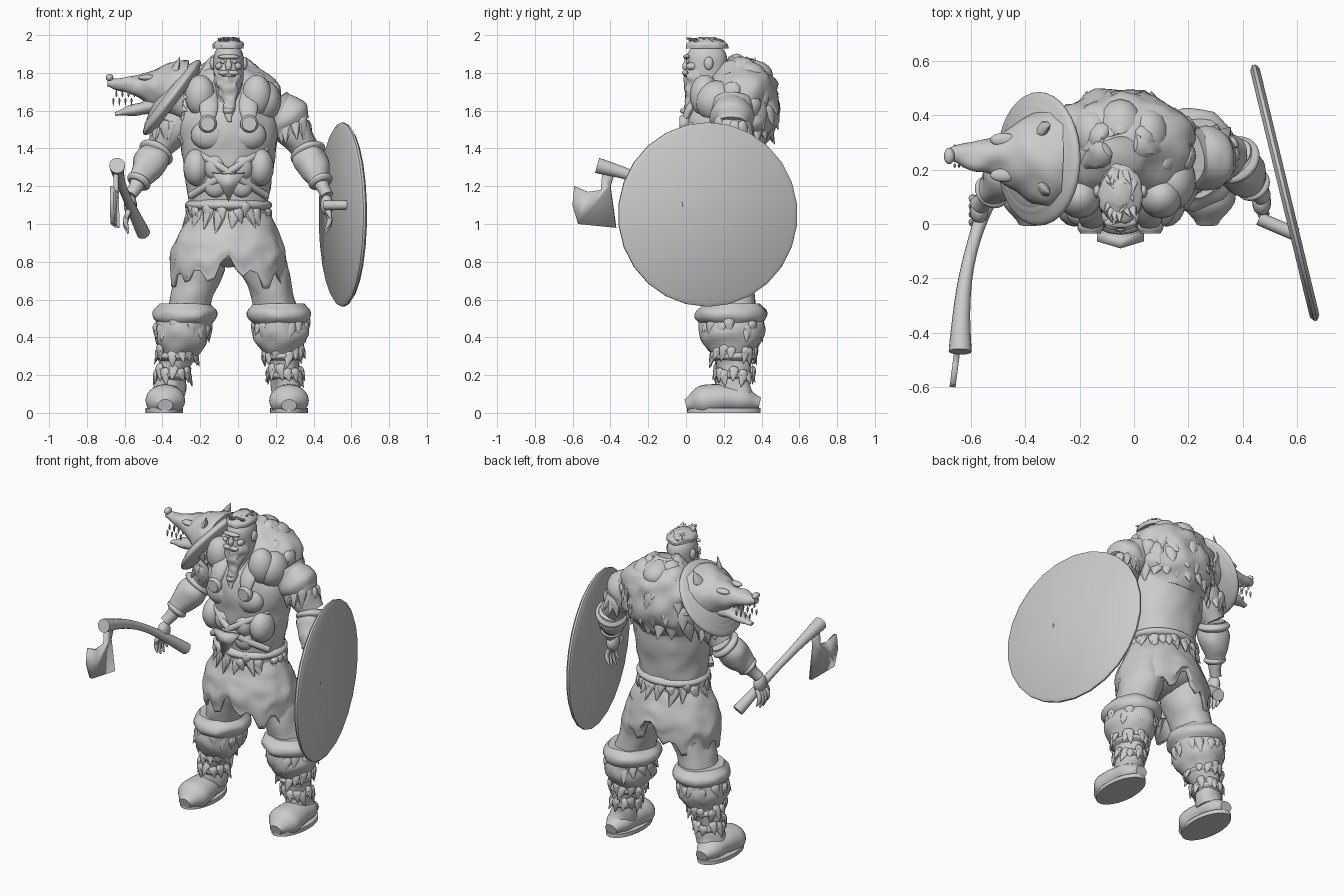
import bpy, bmesh, math, random
from mathutils import Vector, Matrix, noise

random.seed(4)
cube = bpy.data.objects.get("Cube")
if cube:
    bpy.data.objects.remove(cube)

grey = (0.6, 0.6, 0.6, 1)
clay = bpy.data.materials.new("clay_grey")
clay.use_nodes = True
clay.diffuse_color = grey
clay.node_tree.nodes["Principled BSDF"].inputs["Base Color"].default_value = grey
X, Y, Z = Vector((1, 0, 0)), Vector((0, 1, 0)), Vector((0, 0, 1))
SIDES = ((-1, "right"), (1, "left"))
parts = []


def finish(name, bm):
    for vert in bm.verts:
        vert.co.z = max(vert.co.z, 0)
    bmesh.ops.recalc_face_normals(bm, faces=bm.faces)
    mesh = bpy.data.meshes.new(name)
    bm.to_mesh(mesh)
    bm.free()
    mesh.materials.append(clay)
    obj = bpy.data.objects.new(name, mesh)
    bpy.context.collection.objects.link(obj)
    parts.append(obj)
    return obj


def smooth_value(values, t):
    """Catmull-Rom value at t along an evenly spaced list."""
    last = len(values) - 1
    i = min(int(t * last), last - 1)
    f = t * last - i
    a, b, c, d = (values[min(max(j, 0), last)] for j in range(i - 1, i + 3))
    return b + f * (c - a + f * (2 * a - 5 * b + 4 * c - d + f * (3 * (b - c) + d - a))) / 2


def limb(name, start, end, radii, squash=1, bend=(0, 0, 0), ref=X, sides=28, steps=5, bump=0, freq=12, hem=None):
    """Elliptical skin from start to end; radii are evenly spaced, bend bows the middle."""
    start, end, bend = Vector(start), Vector(end), Vector(bend)
    count = (len(radii) - 1) * steps
    bm = bmesh.new()
    loops = []
    for i in range(count + 1):
        t = i / count
        centre = start.lerp(end, t) + bend * math.sin(math.pi * t)
        along = (end - start + bend * math.pi * math.cos(math.pi * t)).normalized()
        across = (ref - along * ref.dot(along)).normalized()
        other = along.cross(across) * squash
        radius = smooth_value(radii, t)
        loop = []
        for k in range(sides):
            angle = math.tau * k / sides
            out = (across * math.cos(angle) + other * math.sin(angle)) * radius
            point = centre + out + out.normalized() * bump * noise.noise((centre + out) * freq)
            if hem:
                point.z += hem(point, k) * t * t
            loop.append(bm.verts.new(point))
        loops.append(loop)
    for low, high in zip(loops, loops[1:]):
        for k in range(sides):
            j = (k + 1) % sides
            bm.faces.new((low[k], low[j], high[j], high[k]))
    if not hem:
        bm.faces.new(loops[0])
        bm.faces.new(loops[-1])
    return finish(name, bm)


def band(name, centre, radius, height, axis=Z, **options):
    """Rounded ring such as a belt, strap or cuff."""
    half = axis * height / 2
    limb(name, centre - half, centre + half, [radius * k for k in (.8, 1, 1, .8)], **options)


def blobs(name, items):
    """Ellipsoids given as (position, radii)."""
    bm = bmesh.new()
    for position, size in items:
        matrix = Matrix.Translation(position) @ Matrix.Diagonal((*size, 1))
        bmesh.ops.create_uvsphere(bm, u_segments=16, v_segments=10, radius=1, matrix=matrix)
    finish(name, bm)


def tuft(bm, position, direction, out, length, width):
    """Pointed flat lock whose tip lies along direction."""
    along = Vector(direction).normalized()
    side = along.cross(out).normalized()
    out = side.cross(along)
    for vert in bmesh.ops.create_uvsphere(bm, u_segments=8, v_segments=7, radius=1)["verts"]:
        x, y, z = vert.co
        taper = width * (.65 - z / 2)
        vert.co = Vector(position) + (side * x + out * y * .6) * taper + along * z * length / 2


def fur_row(bm, centre, radius, squash, count, length, width, flare, front_gap=2):
    """Ring of hanging locks, optionally open at the front."""
    for k in range(count):
        angle = math.tau * (k + random.uniform(-.3, .3)) / count
        out = Vector((math.cos(angle), math.sin(angle), 0))
        if -out.y < front_gap:
            spot = Vector(centre) + Vector((out.x, out.y * squash, 0)) * radius + Z * random.uniform(-.02, .02)
            sway = Vector((random.uniform(-.3, .3), random.uniform(-.3, .3), -1))
            tuft(bm, spot, sway + out * flare, out, length * random.uniform(.8, 1.2), width)


def plate(name, corners, thickness):
    bm = bmesh.new()
    bm.faces.new([bm.verts.new(corner) for corner in corners])
    solid = finish(name, bm).modifiers.new("thickness", "SOLIDIFY")
    solid.thickness, solid.offset = thickness, 0


# Torso, belt and leather harness
MID = -.05
core = Vector((MID, .2, 0))
limb("torso", core + Z, core + Z * 1.75, (.2, .22, .25, .25, .13), squash=.83, sides=40, bump=.015)
band("belt", core + Z * 1.1, .225, .08, squash=.87)
armour = []
for s, side in SIDES:
    armour += [((MID + s * .1, .04, 1.47), (.1, .06, .08)), ((MID + s * .17, .08, 1.3), (.07, .09, .1)),
               ((MID + s * .07, .03, 1.3), (.06, .05, .07)), ((MID + s * .07, .03, 1.2), (.06, .04, .06))]
    limb(side + "_cross_strap", (MID + s * .2, .1, 1.4), (MID - s * .2, .1, 1.15), (.02, .02, .02),
         bend=(0, -.12, 0), sides=12)
    brooch = Vector((MID + s * .11, -.01, 1.53))
    band(side + "_brooch", brooch, .047, .05, axis=Y, sides=20)
    limb(side + "_collar", brooch, (MID + s * .1, .1, 1.7), (.03, .05, .04), squash=.5, bend=(0, -.02, 0))
blobs("harness_plates", armour)
star = [(math.sin(k * math.pi / 3), math.cos(k * math.pi / 3), .1 - k % 2 * .055) for k in range(6)]
plate("buckle_emblem", [(MID + a * r, abs(a) * .03 - .07, 1.22 - b * r) for a, b, r in star], .04)


# Ragged breeches and belt fringe
def torn_hem(point, k):
    arch = .1 * math.exp(-((point.x - MID) * 10) ** 2)
    return arch + (.03 if k % 4 < 2 else -.03) + .04 * noise.noise(point * 9)


cloth = limb("breeches", core + Z * 1.08, core + Z * .7, (.2, .25, .29, .31, .3), squash=.75, sides=48,
             bump=.015, hem=torn_hem)
cloth.modifiers.new("cloth", "SOLIDIFY").thickness = .015
blobs("seat", [(core + Z * .9, (.25, .19, .13))])
fringe = bmesh.new()
for height, length in ((1.03, .13), (1.06, .08)):
    fur_row(fringe, core + Z * height, .215, .87, 18, length, .04, .25)
finish("belt_fringe", fringe)

# Legs and boots; the right foot is turned a little further out
for s, side in SIDES:
    def leg_point(x, y, z):
        spread = 0 if s > 0 else .06 + .06 * max(0, 1 - 2 * z)
        return Vector((s * x - spread, y, z))

    hip, knee, ankle = leg_point(.1, .22, .9), leg_point(.22, .24, .5), leg_point(.26, .26, .1)
    limb(side + "_thigh", hip, knee, (.12, .125, .11, .11), squash=1.2, bump=.012)
    limb(side + "_shin", ankle, knee, (.08, .075, .09, .145, .14), squash=1.15, bump=.02)
    band(side + "_boot_cuff", knee + Z * .02, .165, .12, squash=1.1, bump=.015)
    limb(side + "_foot", leg_point(.27, .39, .05), leg_point(.27, 0, .04), (.04, .08, .09, .1, .1, .04),
         squash=.8, bend=Z * .03)
    sole = leg_point(.27, .2, 0)
    limb(side + "_sole", sole, sole + Z * .025, (.1, .1), squash=1.95, steps=1)
    boot_fur = bmesh.new()
    for t, radius in ((.25, .09), (.5, .105)):
        band(side + "_boot_strap", ankle.lerp(knee, t), radius, .05, squash=1.15)
        fur_row(boot_fur, ankle.lerp(knee, t), radius, 1.1, 13, .09, .035, .15)
    fur_row(boot_fur, ankle.lerp(knee, .85), .14, 1.1, 14, .1, .04, .1)
    finish(side + "_boot_fur", boot_fur)

# Shoulder mantle of overlapping locks over a padded core
back = Vector((MID, .25, 0))
limb("mantle_core", back + Z * 1.45, back + Z * 1.87, (.22, .27, .27, .24, .08), squash=.77, bend=Y * .03,
     sides=40, bump=.03)
mantle = bmesh.new()
for i, radius in enumerate((.25, .27, .255, .2, .12)):
    fur_row(mantle, back + Z * (1.5 + .08 * i) + Y * .01 * i, radius, .77, 20 - 2 * i, .16, .065,
            .15 + .08 * i * i, front_gap=.72)
finish("mantle_fur", mantle)
folds = [((MID, .34, 1.79), (.09, .12, .08))]
for s, side in SIDES:
    folds += [((MID + s * .1, .33, 1.77), (.08, .1, .09)), ((MID + s * .15, .1, 1.68), (.08, .08, .11))]
blobs("mantle_folds", folds + [((.14, .16, 1.65), (.09, .11, .11))])

# Head, hair and braided beard
skull = Vector((MID, .11, 0))
limb("head", skull + Z * 1.6, skull + Z * 1.98, (.07, .065, .075, .08, .075, .03), squash=1.35)
face = [((MID, .005, 1.885), (.06, .02, .013)), ((MID, .01, 1.79), (.045, .025, .016))]
for s, side in SIDES:
    face += [((MID + s * .085, .12, 1.85), (.015, .025, .035)), ((MID + s * .03, .01, 1.86), (.015, .01, .01)),
             ((MID + s * .05, .03, 1.835), (.02, .03, .02)), ((MID + s * .025, -.005, 1.8), (.03, .016, .014))]
blobs("face_features", face)
limb("nose", (MID, .005, 1.88), (MID, -.005, 1.815), (.01, .012, .018, .012), sides=12)
limb("beard", (MID, .07, 1.82), (MID, -.01, 1.54), (.075, .075, .055, .035, .025, .01), squash=.85, bump=.014, freq=30)
band("beard_bead", Vector((MID, 0, 1.6)), .03, .03)
limb("hair", skull + Z * 1.93, skull + Z * 1.99, (.08, .075, .03), squash=1.35, bump=.012, freq=25)
locks = bmesh.new()
for k in range(26):
    root = (MID + random.uniform(-.05, .05), random.uniform(.02, .19), 1.972)
    tuft(locks, root, (random.uniform(-.4, .4), -.6, .3), Z, .07, .022)
finish("hair_locks", locks)


# Arms with fur sleeves, bracers and hands
def arm(s, side, shoulder, elbow, wrist):
    shoulder, elbow, wrist = Vector(shoulder), Vector(elbow), Vector(wrist)
    limb(side + "_upper_arm", shoulder, elbow, (.1, .1, .07), squash=1.1, bump=.01)
    limb(side + "_forearm", elbow, wrist, (.07, .08, .06, .04, .035), bump=.01)
    cuff = elbow.lerp(wrist, .7)
    axis = (wrist - elbow).normalized()
    limb(side + "_bracer", elbow, cuff, (.07, .09, .08, .055), bump=.014)
    band(side + "_bracer_top", elbow + axis * .03, .095, .05, axis)
    band(side + "_bracer_end", cuff, .065, .04, axis)
    sleeve = bmesh.new()
    fur_row(sleeve, shoulder.lerp(elbow, .6), .09, 1.1, 13, .13, .04, .2)
    finish(side + "_sleeve_fur", sleeve)
    palm = wrist + Vector((0, -.02, -.05))
    blobs(side + "_palm", [(palm, (.035, .05, .055))])
    for k in (-1.5, -.5, .5, 1.5):
        knuckle = palm + Y * k * .024 - Z * .03
        tip = knuckle + Vector((-.01, k * .01, abs(k) * .02 - .13))
        limb(side + "_finger", knuckle, tip, (.013, .014, .013, .005), bend=X * s * .02, sides=10)
    limb(side + "_thumb", palm, palm + Vector((s * .02, -.06, -.07)), (.02, .015, .008), bend=Y * -.02, sides=10)


arm(-1, "right", (-.28, .24, 1.6), (-.42, .23, 1.4), (-.57, .07, 1.15))
arm(1, "left", (.18, .24, 1.64), (.36, .25, 1.4), (.47, .1, 1.15))
limb("left_arm_guard", (.2, .24, 1.64), (.31, .24, 1.51), (.08, .11, .12, .09), bump=.01)

# Round shield and its grip
facing = Vector((.97, .235, 0))
hub = Vector((.555, .115, 1.05))
limb("shield", hub - facing * .018, hub + facing * .018, (.47, .488, .488, .47), ref=Z, sides=26, steps=1)
limb("shield_grip", (.46, .02, 1.1), (.6, -.04, 1.1), (.025, .025), sides=12)

# Axe with a bearded blade
limb("axe_shaft", (-.64, -.47, 1.31), (-.5, .18, .95), (.042, .034, .028, .024, .024, .03, .036),
     bend=(-.04, 0, .06), sides=14)
outline = ((-.37, 1.3), (-.44, 1.3), (-.45, 1.18), (-.52, 1.17), (-.59, 1.2), (-.6, 1.1), (-.57, 1), (-.37, .98), (-.4, 1.2))
plate("axe_blade", [(y * .13 - .59, y, z) for y, z in outline], .022)

# Beast-head pauldron on the right shoulder
tilt = Vector((-.8, 0, .6))
boss = Vector((-.35, .24, 1.67))
band("pauldron_rim", boss, .24, .07, tilt, ref=Y, sides=36)
limb("pauldron_dome", boss, boss + tilt * .07, (.21, .18, .08), ref=Y)
limb("beast_skull", (-.28, .24, 1.7), (-.69, .25, 1.75), (.19, .175, .14, .09, .06, .05, .02), squash=.85, ref=Y, bump=.018)
limb("beast_jaw", (-.38, .24, 1.64), (-.65, .25, 1.58), (.11, .08, .05, .04, .02), squash=.6, ref=Y, bump=.01)
blobs("beast_features", [((-.68, .25, 1.775), (.02, .03, .02))] +
      [((-.48, .245 + s * .065, 1.775), (.05, .025, .016)) for s, side in SIDES])
beast = bmesh.new()
for s, side in SIDES:
    tuft(beast, (-.33, .24 + s * .11, 1.82), (.35, s * .25, 1), (-1, s * .4, 0), .14, .05)
    for k in range(8):
        up = k % 2 * 2 - 1
        tuft(beast, (-.66 + .016 * k, .25 + s * .035, 1.67 + up * .025), -Z * -up, X, .045, .011)
for k in range(16):
    angle = math.tau * k / 16
    out = Vector((.3, math.cos(angle), math.sin(angle)))
    tuft(beast, boss + out * .14, out + X / 2, (-1, 0, .2), .13, .05)
finish("beast_ears_teeth_ruff", beast)

# Smooth shading that keeps hard edges
bpy.ops.object.select_all(action="DESELECT")
for obj in parts:
    obj.select_set(True)
bpy.context.view_layer.objects.active = parts[0]
bpy.ops.object.shade_smooth_by_angle(angle=math.radians(40))
